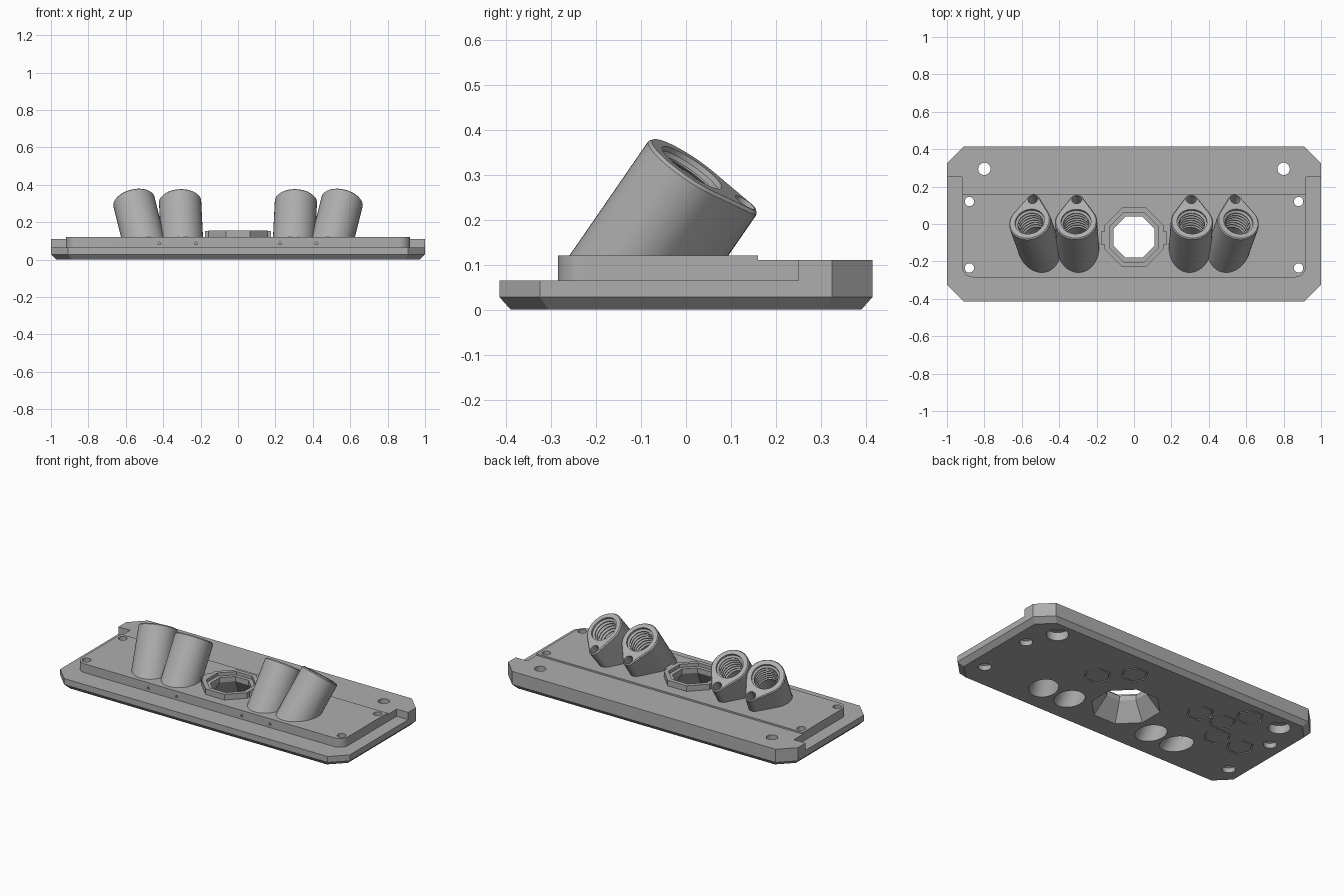
import bpy, bmesh
from math import cos, sin, pi, acos
from mathutils import Vector

cube = bpy.data.objects.get("Cube")
if cube:
    bpy.data.objects.remove(cube, do_unlink=True)

grey = bpy.data.materials.new("plain_grey")
grey.use_nodes = True
grey.diffuse_color = (0.42, 0.42, 0.42, 1)
grey.node_tree.nodes["Principled BSDF"].inputs["Base Color"].default_value = grey.diffuse_color


def loft(bm, loops, ring=False):
    """Skin equal-length loops; cap the ends, or join last to first."""
    rows = [[bm.verts.new(p) for p in loop] for loop in loops]
    n = len(rows[0])
    pairs = list(zip(rows, rows[1:])) + ([(rows[-1], rows[0])] if ring else [])
    for a, b in pairs:
        for i in range(n):
            j = (i + 1) % n
            bm.faces.new((a[i], a[j], b[j], b[i]))
    if not ring:
        bm.faces.new(rows[0][::-1])
        bm.faces.new(rows[-1])


def finish(name, bm):
    bmesh.ops.recalc_face_normals(bm, faces=bm.faces)
    mesh = bpy.data.meshes.new(name)
    bm.to_mesh(mesh)
    bm.free()
    mesh.materials.append(grey)
    obj = bpy.data.objects.new(name, mesh)
    bpy.context.collection.objects.link(obj)
    return obj


def solid(name, loops):
    bm = bmesh.new()
    loft(bm, loops)
    return finish(name, bm)


def flat(outline, z):
    return [(x, y, z) for x, y in outline]


def ngon(x, y, z, r, n=32, turn=0.0):
    return [(x + r * cos(2 * pi * i / n + turn), y + r * sin(2 * pi * i / n + turn), z)
            for i in range(n)]


def octagon(z, r):
    return ngon(0, -0.07, z, r, 8, pi / 8)


def clipped(w, d, c=0.09):
    half = [(w, -d + c), (w, d - c), (w - c, d)]
    half.insert(0, (w - c, -d))
    return half + [(-x, y) for x, y in reversed(half)]


def mirrored(half):
    return half + [(-x, y) for x, y in reversed(half)]


# Plate with chamfered underside, rear ledge and raised front pad
big, small = clipped(1, 0.415), clipped(0.972, 0.39, 0.085)
parts = [solid("base_plate", [flat(small, 0), flat(big, 0.028), flat(big, 0.065)])]

ledge = mirrored([(0.92, 0.16), (0.92, 0.25), (1, 0.25), (1, 0.325), (0.91, 0.415)])
parts.append(solid("back_ledge", [flat(ledge, 0.065), flat(ledge, 0.11)]))

R = 0.06
corner = [(0.92 - R + R * sin(a), -0.285 + R - R * cos(a))
          for a in [i * pi / 16 for i in range(9)]]
pad = mirrored(corner + [(0.92, 0.16)])
parts.append(solid("raised_pad", [flat(pad, 0.065), flat(pad, 0.12)]))

# Octagonal collar
parts.append(solid("collar", [octagon(0.1, 0.17), octagon(0.155, 0.17)]))

cut = bmesh.new()


class Tube:
    """Leaning frame: axis along the tube, v toward the small hole."""

    def __init__(self, x, lean):
        self.top = Vector((x, 0.013, 0.316))
        self.axis = Vector((lean, 0.69, 1)).normalized()
        v = Vector((-0.6 * lean, 1, -0.69))
        self.v = (v - self.axis * v.dot(self.axis)).normalized()
        self.u = self.v.cross(self.axis)

    def at(self, u, v, s):
        return self.top + self.u * u + self.v * v + self.axis * s

    def circle(self, r, s, off=0.0, n=40):
        return [self.at(r * cos(2 * pi * i / n), off + r * sin(2 * pi * i / n), s)
                for i in range(n)]

    def teardrop(self, inset, s, off=0.142, n=28):
        r1, r2 = 0.113 - inset, 0.036 - inset
        a = acos((r1 - r2) / off)
        pts = []
        for i in range(n + 1):
            t = a + (2 * pi - 2 * a) * i / n
            pts.append(self.at(r1 * sin(t), r1 * cos(t), s))
        for i in range(13):
            t = -a + 2 * a * i / 12
            pts.append(self.at(r2 * sin(t), off + r2 * cos(t), s))
        return pts

    def drop(self, loop, z):
        return [p + self.axis * ((z - p.z) / self.axis.z) for p in loop]


# Four leaning sockets with ridged bores
for side, word in ((1, "left"), (-1, "right")):
    for place, x, lean in (("outer", 0.558, 0.25), ("inner", 0.31, 0.05)):
        t = Tube(side * x, side * lean)
        body = t.teardrop(0, -0.007)
        parts.append(solid(f"{word}_{place}_socket",
                           [t.drop(body, 0.09), body, t.teardrop(0.006, 0)]))
        bore = [t.circle(0.08, 0.03), t.circle(0.08, -0.012)]
        for k in range(7):
            s = -0.02 - 0.022 * k
            bore += [t.circle(0.068, s), t.circle(0.068, s - 0.004),
                     t.circle(0.08, s - 0.011), t.circle(0.08, s - 0.014)]
        bore.append(t.drop(t.circle(0.08, 0), -0.03))
        loft(cut, bore)
        loft(cut, [t.circle(0.026, 0.03, 0.142, 24), t.circle(0.026, -0.1, 0.142, 24)])

# Central opening, flared below and stepped at the collar
loft(cut, [octagon(-0.02, 0.213), octagon(0.105, 0.119), octagon(0.135, 0.119),
           octagon(0.135, 0.143), octagon(0.2, 0.143)])

# Screw holes: countersunk at the pad corners, counterbored at the back
for sx in (-1, 1):
    for y in (0.12, -0.235):
        x = 0.88 * sx
        loft(cut, [ngon(x, y, -0.02, 0.037), ngon(x, y, 0.03, 0.037),
                   ngon(x, y, 0.035, 0.025), ngon(x, y, 0.2, 0.025)])
    x = 0.8 * sx
    loft(cut, [ngon(x, 0.295, -0.02, 0.062), ngon(x, 0.295, 0.05, 0.062),
               ngon(x, 0.295, 0.05, 0.033), ngon(x, 0.295, 0.2, 0.033)])

# Hexagonal grooves underneath
for x, y in ((-0.6, 0.28), (-0.77, -0.01), (-0.6, 0), (-0.52, 0.14),
             (-0.36, 0.14), (0.19, 0.23), (0.34, 0.09)):
    loft(cut, [ngon(x, y, z, r, 6) for z, r in
               ((-0.01, 0.08), (0.02, 0.08), (0.02, 0.071), (-0.01, 0.071))], ring=True)

# Tiny notches along the front of the pad
for x in (-0.42, -0.225, 0.225, 0.42):
    loft(cut, [[(x + dx, y, z) for dx, z in ((-0.01, 0.08), (0.01, 0.08), (0, 0.097))]
               for y in (-0.3, -0.275)])

# Cut every part, then drop the cutter
cutter = finish("hole_cutter", cut)
cutter.hide_render = True
for obj in parts:
    mod = obj.modifiers.new("holes", "BOOLEAN")
    mod.operation = "DIFFERENCE"
    mod.solver = "EXACT"
    mod.object = cutter
    bpy.context.view_layer.objects.active = obj
    bpy.ops.object.modifier_apply(modifier=mod.name)
bpy.data.objects.remove(cutter, do_unlink=True)

# Locking tabs on the sides of the collar
for sx, word in ((1, "left"), (-1, "right")):
    tab = [(sx * x, y) for x, y in ((0.15, -0.11), (0.177, -0.11), (0.177, -0.04), (0.15, -0.04))]
    parts.append(solid(f"{word}_collar_tab", [flat(tab, 0.1), flat(tab, 0.153)]))

bpy.ops.object.select_all(action="DESELECT")
for obj in parts:
    obj.select_set(True)
bpy.context.view_layer.objects.active = parts[0]
bpy.ops.object.shade_smooth_by_angle(angle=pi / 6)
